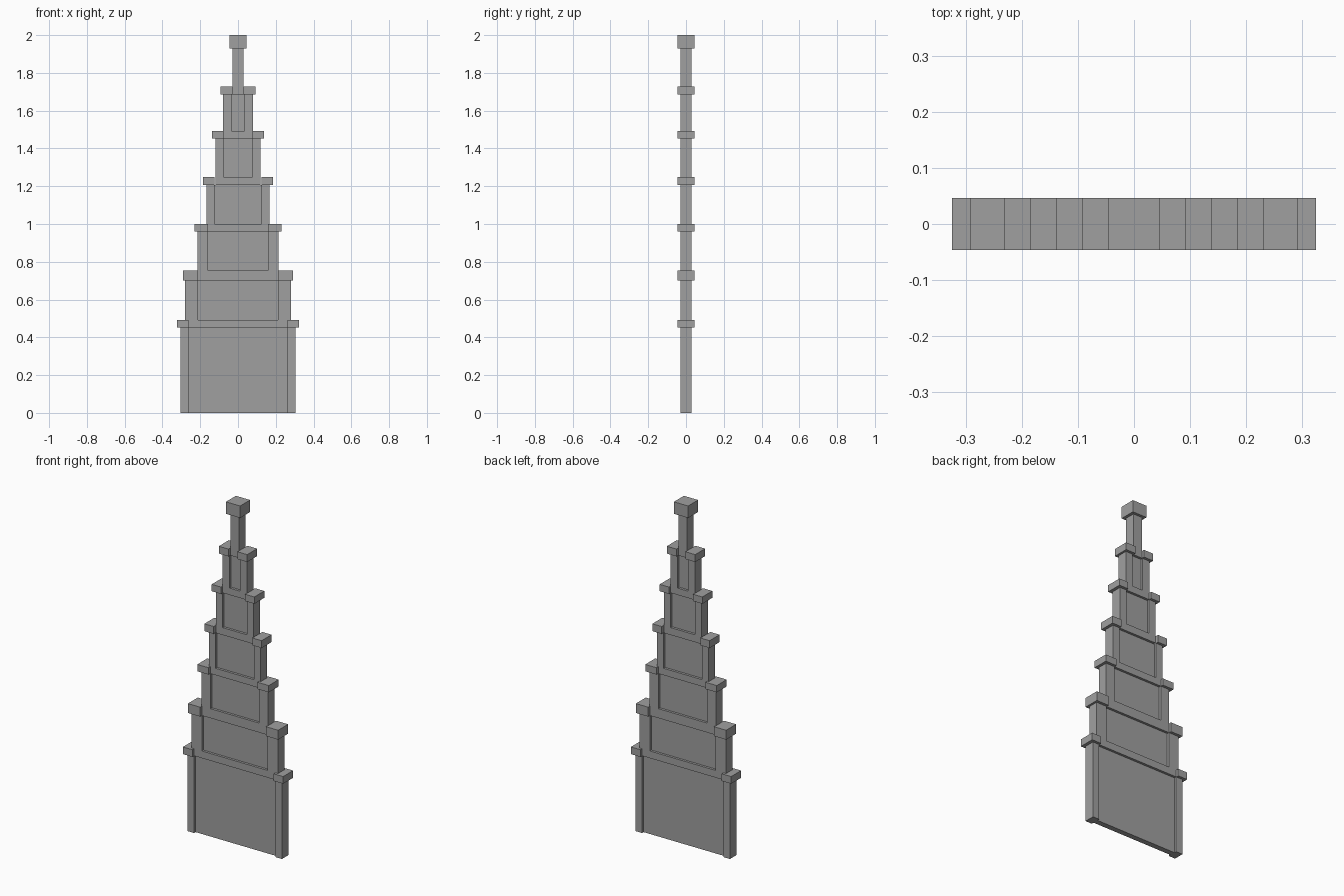
import bpy, bmesh

cube = bpy.data.objects.get("Cube")
if cube:
    bpy.data.objects.remove(cube, do_unlink=True)

stone = bpy.data.materials.new("grey_stone")
stone.use_nodes = True
GREY = (0.35, 0.35, 0.35, 1)
stone.diffuse_color = GREY
stone.node_tree.nodes["Principled BSDF"].inputs["Base Color"].default_value = GREY

POST_Y, CAP_Y, PANEL_Y = 0.03, 0.046, 0.016   # half depths


def prism(name, profile, half_depth):
    """Extrude an x-z outline through the wall thickness."""
    bm = bmesh.new()
    face = bm.faces.new([bm.verts.new((x, -half_depth, z)) for x, z in profile])
    out = bmesh.ops.extrude_face_region(bm, geom=[face])
    moved = [v for v in out["geom"] if isinstance(v, bmesh.types.BMVert)]
    bmesh.ops.translate(bm, verts=moved, vec=(0, 2 * half_depth, 0))
    bmesh.ops.recalc_face_normals(bm, faces=bm.faces)
    mesh = bpy.data.meshes.new(name)
    bm.to_mesh(mesh)
    bm.free()
    mesh.materials.append(stone)
    obj = bpy.data.objects.new(name, mesh)
    bpy.context.collection.objects.link(obj)
    return obj


def block(name, x0, x1, z0, z1, half_depth):
    return prism(name, [(x0, z0), (x1, z0), (x1, z1), (x0, z1)], half_depth)


# Each tier: post outer x, post inner x, cap outer x, cap bottom z, cap top z
TIERS = [
    (0.305, 0.263, 0.324, 0.451, 0.493),
    (0.280, 0.213, 0.292, 0.700, 0.755),
    (0.215, 0.158, 0.231, 0.960, 1.000),
    (0.168, 0.125, 0.185, 1.207, 1.250),
    (0.120, 0.078, 0.138, 1.453, 1.493),
    (0.080, 0.034, 0.092, 1.685, 1.728),
]
SPIRE_X, SPIRE_TOP = 0.029, 1.93

base, rail_top = 0, 0
for i, (outer, inner, cap, low, high) in enumerate(TIERS, 1):
    # Side posts, joined by a bottom rail above the first tier
    if i == 1:
        for side, s in (("left", 1), ("right", -1)):
            block(f"tier_1_{side}_post", s * inner, s * outer, 0, low, POST_Y)
    else:
        prism(f"tier_{i}_frame",
              [(-outer, base), (outer, base), (outer, low), (inner, low),
               (inner, rail_top), (-inner, rail_top), (-inner, low), (-outer, low)],
              POST_Y)
    # Recessed panel
    block(f"tier_{i}_panel", -inner, inner, rail_top, low, PANEL_Y)
    # Corner caps
    cap_inner = min(inner, SPIRE_X) if i == len(TIERS) else inner
    for side, s in (("left", 1), ("right", -1)):
        block(f"tier_{i}_{side}_cap", s * cap_inner, s * cap, low, high, CAP_Y)
    base, rail_top = low, high

# Spire and its finial
block("spire", -SPIRE_X, SPIRE_X, base, SPIRE_TOP, POST_Y)
block("finial", -CAP_Y, CAP_Y, SPIRE_TOP, 2, CAP_Y)
